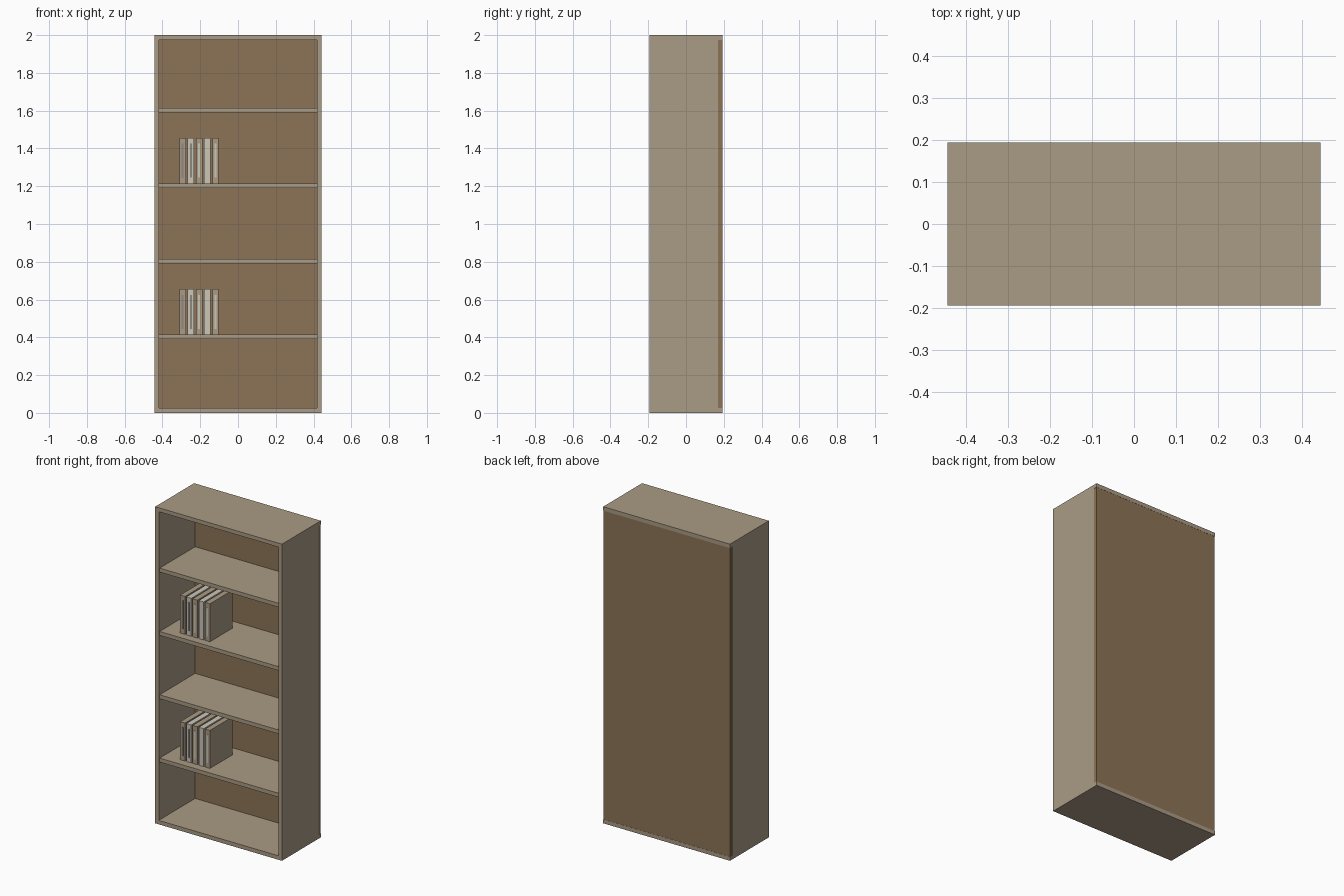
import bpy

if "Cube" in bpy.data.objects:
    bpy.data.objects.remove(bpy.data.objects["Cube"], do_unlink=True)


def make_material(name, rgb):
    """Flat material from 0-255 display values."""
    linear = [((c / 255 + 0.055) / 1.055) ** 2.4 for c in rgb] + [1.0]
    mat = bpy.data.materials.new(name)
    mat.use_nodes = True
    mat.diffuse_color = linear
    bsdf = next(n for n in mat.node_tree.nodes if n.type == "BSDF_PRINCIPLED")
    bsdf.inputs["Base Color"].default_value = linear
    return mat


wood = make_material("pale wood", (170, 155, 133))
backing = make_material("brown backing", (140, 116, 86))
cream = make_material("cream cover", (205, 199, 185))
grey = make_material("grey label", (140, 136, 128))


def box(name, x, y, z, mat):
    """Box from (min, max) ranges along each axis."""
    ranges = (x, y, z)
    bpy.ops.mesh.primitive_cube_add(size=1)
    obj = bpy.context.object
    obj.name = name
    for v in obj.data.vertices:
        v.co = [(a + b) / 2 + c * (b - a) for (a, b), c in zip(ranges, v.co)]
    obj.data.materials.append(mat)
    return obj


W, D, T = 0.443, 0.194, 0.025   # half width, half depth, board thickness
BACK = D - T                    # plane where the backing starts

# Carcass: top and bottom run full depth, sides stop at the backing
box("bottom_board", (-W, W), (-D, D), (0, T), wood)
box("top_board", (-W, W), (-D, D), (2 - T, 2), wood)
for side, name in ((-1, "right_side"), (1, "left_side")):
    x = sorted((side * W, side * (W - T)))
    box(name, x, (-D, BACK), (T, 2 - T), wood)
box("back_panel", (-W + 0.002, W - 0.002), (BACK, D - 0.001), (T, 2 - T), backing)

# Shelves
shelf_tops = [0.415 + 0.4 * i for i in range(4)]
for i, top in enumerate(shelf_tops):
    box(f"shelf_{i + 1}", (T - W, W - T), (-0.185, BACK), (top - T, top), wood)

# Books with a slim label on each spine, on two of the shelves
for row, base in enumerate((shelf_tops[0], shelf_tops[2])):
    for i in range(5):
        cover, label = (cream, grey) if i % 2 else (wood, cream)
        if i == 0:
            label = grey
        x = -0.31 + 0.0435 * i
        mid = x + 0.017
        box(f"book_{row + 1}_{i + 1}", (x, x + 0.034), (-0.135, 0.09),
            (base, base + 0.24), cover)
        if i != 3:
            box(f"book_label_{row + 1}_{i + 1}", (mid - 0.005, mid + 0.005),
                (-0.138, -0.135), (base + 0.03, base + 0.21), label)
